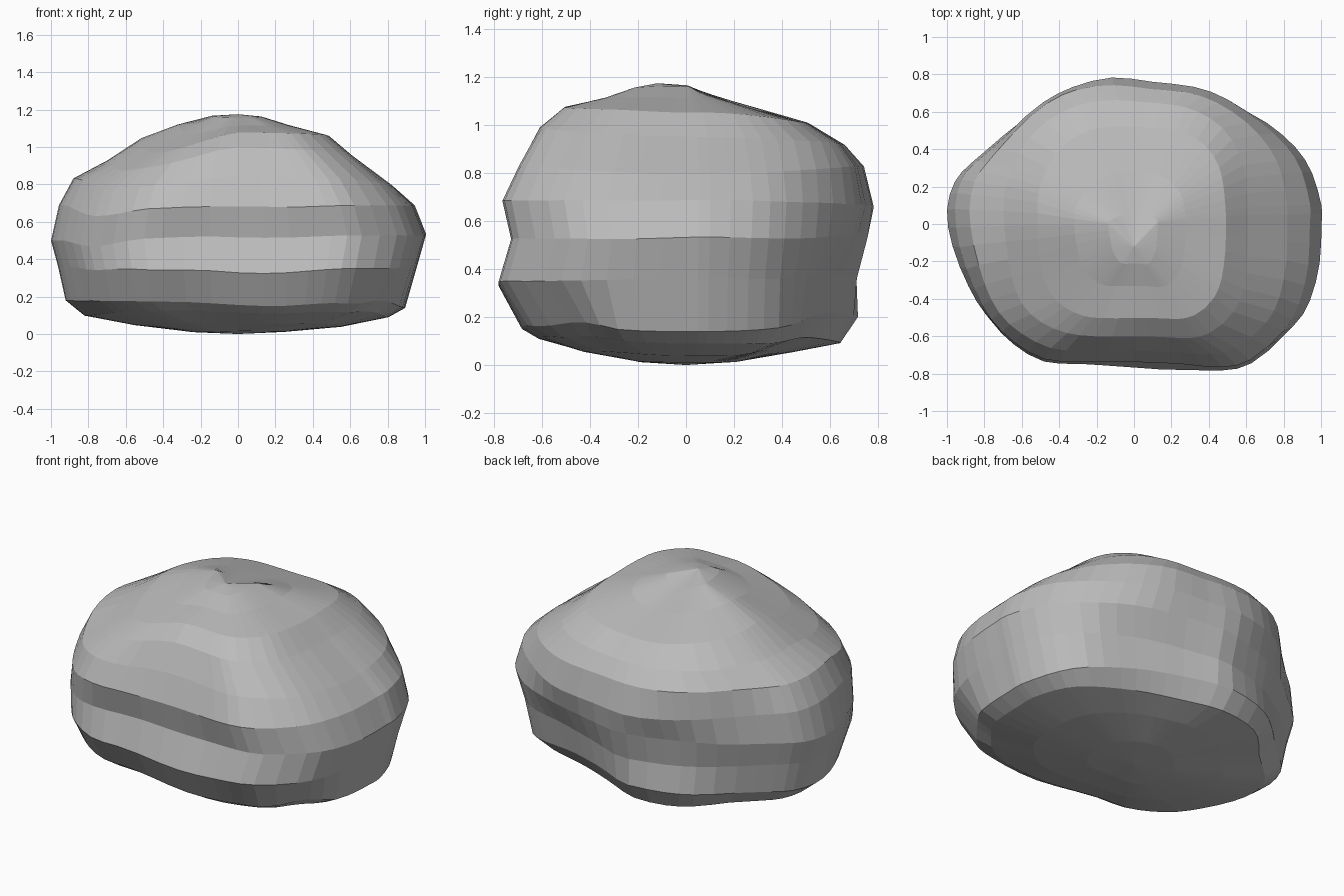
import bpy, bmesh, math
from mathutils import Vector, noise

cube = bpy.data.objects.get("Cube")
if cube:
    bpy.data.objects.remove(cube)

# Footprint of the boulder, counter-clockwise from its left side
FOOTPRINT = [(1, 0), (1, .13), (.95, .36), (.86, .54), (.71, .71), (.53, .85),
             (.34, .94), (.1, .98), (-.12, 1), (-.35, .96), (-.51, .85), (-.7, .62),
             (-.87, .43), (-.96, .3), (-1, .1), (-.97, -.16), (-.89, -.45), (-.8, -.66),
             (-.67, -.82), (-.5, -.94), (-.3, -.96), (0, -.96), (.28, -.98), (.5, -1),
             (.66, -.95), (.85, -.75), (.94, -.56), (.99, -.28)]

# Layers from the base up: (reach, height) to left, back, right, front, then squareness
LAYERS = [
    [(.25, .01), (.22, .01), (.25, .01), (.2, .02), 0],
    [(.55, .04), (.45, .05), (.55, .05), (.42, .07), 0],
    [(.8, .09), (.64, .09), (.82, .10), (.6, .13), 0],
    [(.89, .14), (.72, .2), (.92, .18), (.67, .17), 0],
    [(.95, .36), (.73, .36), (.96, .36), (.78, .34), 0],
    [(1, .53), (.76, .53), (1, .5), (.73, .52), 0],
    [(.94, .69), (.78, .66), (.96, .69), (.77, .68), 0],
    [(.82, .8), (.74, .83), (.88, .83), (.7, .84), .2],
    [(.61, .95), (.66, .92), (.7, .93), (.61, 1), .5],
    [(.49, 1.05), (.52, 1), (.52, 1.05), (.51, 1.08), .6],
    [(.28, 1.11), (.28, 1.07), (.32, 1.12), (.34, 1.12), .4],
    [(.13, 1.16), (.05, 1.13), (.14, 1.165), (.22, 1.16), .2],
]

# Local bumps and hollows: centre, radius, push
SCULPT = [
    ((-.45, -.42, 1), .5, (0, 0, -.1)),          # hollow in the top
    ((-.38, .68, .4), .4, (.02, -.06, 0)),       # groove above the back lip
    ((-.38, .68, .15), .4, (-.02, .02, 0)),      # back lip
    ((.35, .62, .2), .5, (-.04, -.08, .03)),     # undercut at the back
    ((.82, -.5, .13), .25, (-.03, .03, .03)),    # notch behind the front lip
    ((.1, -.65, .17), .45, (0, -.03, -.02)),     # full front lip
    ((-.75, -.5, .65), .4, (0, 0, -.05)),        # sagging front strata
]


def refine(points):
    """Double the points of a closed outline along a smooth curve."""
    result = []
    for i, b in enumerate(points):
        a, c, d = points[i - 1], points[(i + 1) % len(points)], points[(i + 2) % len(points)]
        result += [b, ((b + c) * 9 - a - d) / 16]
    return result


def layer_point(p, layer):
    left, back, right, front, square = layer
    side = left if p.x >= 0 else right
    end = back if p.y >= 0 else front
    d = p.normalized()
    boxy = d * (abs(d.x) ** 4 + abs(d.y) ** 4) ** -.25
    q = p.lerp(boxy, square)
    w = d.x ** 2
    co = Vector((q.x * side[0], q.y * end[0], side[1] * w + end[1] * (1 - w)))
    push = Vector()
    for centre, radius, move in SCULPT:
        near = max(0, 1 - (co - Vector(centre)).length_squared / radius ** 2)
        push += Vector(move) * near ** 2
    # gentle uneven weathering
    return co + push + noise.noise_vector(co * 3) * .008


outline = refine([Vector(p) for p in FOOTPRINT])
count = len(outline)
bm = bmesh.new()
rings = [[bm.verts.new(layer_point(p, layer)) for p in outline] for layer in LAYERS]
bottom = bm.verts.new((0, 0, 0))
peak = bm.verts.new((0, -.12, 1.175))
for i in range(count):
    j = (i + 1) % count
    bm.faces.new((rings[0][j], rings[0][i], bottom))
    bm.faces.new((rings[-1][i], rings[-1][j], peak))
    for low, high in zip(rings, rings[1:]):
        bm.faces.new((low[i], low[j], high[j], high[i]))
bmesh.ops.recalc_face_normals(bm, faces=bm.faces)

mesh = bpy.data.meshes.new("boulder")
bm.to_mesh(mesh)
bm.free()
boulder = bpy.data.objects.new("boulder", mesh)
bpy.context.collection.objects.link(boulder)

# Stone grey
stone = bpy.data.materials.new("stone grey")
stone.use_nodes = True
grey = (.5, .5, .5, 1)
stone.diffuse_color = grey
stone.node_tree.nodes["Principled BSDF"].inputs["Base Color"].default_value = grey
mesh.materials.append(stone)
